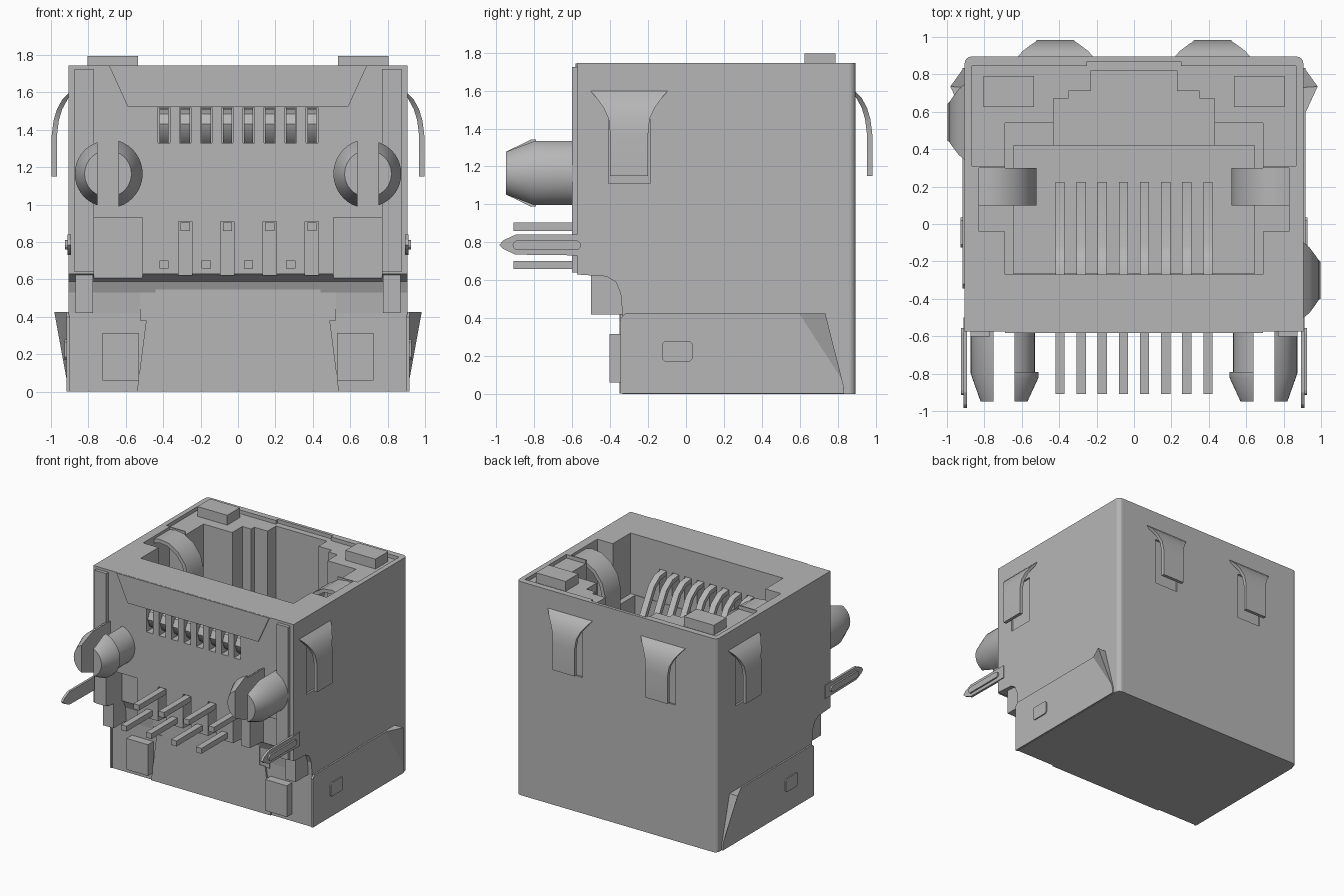
import bpy, bmesh, math
from mathutils import Vector

if "Cube" in bpy.data.objects:
    bpy.data.objects.remove(bpy.data.objects["Cube"])

grey = bpy.data.materials.new("housing grey")
grey.diffuse_color = (0.47, 0.47, 0.47, 1)
grey.use_nodes = True
grey.node_tree.nodes["Principled BSDF"].inputs["Base Color"].default_value = grey.diffuse_color


def finish(name, bm, smooth=False):
    bmesh.ops.recalc_face_normals(bm, faces=bm.faces)
    me = bpy.data.meshes.new(name)
    bm.to_mesh(me)
    bm.free()
    me.materials.append(grey)
    ob = bpy.data.objects.new(name, me)
    bpy.context.collection.objects.link(ob)
    if smooth:
        activate(ob)
        bpy.ops.object.shade_smooth_by_angle(angle=math.radians(35))
    return ob


def activate(ob):
    bpy.ops.object.select_all(action='DESELECT')
    ob.select_set(True)
    bpy.context.view_layer.objects.active = ob


def prism(name, pts, axis, lo, hi, smooth=False):
    """Extrude a 2D outline along x (pts are y,z), y (x,z) or z (x,y)."""
    place = {'x': lambda p, d: (d, p[0], p[1]), 'y': lambda p, d: (p[0], d, p[1]),
             'z': lambda p, d: (p[0], p[1], d)}[axis]
    bm = bmesh.new()
    a = [bm.verts.new(place(p, lo)) for p in pts]
    b = [bm.verts.new(place(p, hi)) for p in pts]
    bm.faces.new(a)
    bm.faces.new(b[::-1])
    n = len(pts)
    for i in range(n):
        bm.faces.new((a[i], a[(i + 1) % n], b[(i + 1) % n], b[i]))
    return finish(name, bm, smooth)


def box(name, x0, x1, y0, y1, z0, z1):
    return prism(name, [(x0, y0), (x1, y0), (x1, y1), (x0, y1)], 'z', z0, z1)


def ribbon(name, path, axis, lo, hi, t):
    """Bent strip of thickness t following a 2D path."""
    p = [Vector(q) for q in path]
    left, right = [], []
    for i, q in enumerate(p):
        d = (p[min(i + 1, len(p) - 1)] - p[max(i - 1, 0)]).normalized()
        nrm = Vector((-d.y, d.x)) * t / 2
        left.append(q + nrm)
        right.append(q - nrm)
    return prism(name, left + right[::-1], axis, lo, hi, True)


def cut(body, cutter):
    m = body.modifiers.new("cut", 'BOOLEAN')
    m.operation, m.solver, m.object = 'DIFFERENCE', 'EXACT', cutter
    activate(body)
    bpy.ops.object.modifier_apply(modifier=m.name)
    bpy.data.objects.remove(cutter)


SIDES = (-1, 1)
PITCH = 0.113
wire_x = [(i - 3.5) * PITCH for i in range(8)]

# Housing from its side profile, back corners rounded
body = prism("housing", [(-.335, 0), (.895, 0), (.895, 1.745), (-.575, 1.745), (-.575, .63),
                         (-.42, .62), (-.37, .59), (-.345, .53), (-.335, .42)], 'x', -.905, .905)
bm = bmesh.new()
bm.from_mesh(body.data)
edges = [e for e in bm.edges if all(v.co.y > .89 for v in e.verts)
         and abs(e.verts[0].co.z - e.verts[1].co.z) > 1]
bmesh.ops.bevel(bm, geom=edges, offset=.035, segments=4, profile=.5, affect='EDGES')
bm.to_mesh(body.data)
bm.free()

# Sunken top face inside the shell rim
cut(body, prism("c", [(-.865, .31), (.865, .31), (.865, .845), (.25, .845), (.25, .87),
                      (-.25, .87), (-.25, .845), (-.865, .845)], 'z', 1.715, 1.8))
# Socket mouth, main cavity and latch keyway
mouth = [(.69, -.27), (.69, -.04), (.83, -.04), (.83, .30), (.69, .30), (.69, .54)]
cut(body, prism("c", mouth + [(-x, y) for x, y in mouth[::-1]], 'z', 1.25, 1.8))
cut(body, box("c", -.645, .645, -.265, .42, .35, 1.4))
key = [(.43, .3), (.43, .67), (.35, .67), (.35, .71), (.23, .71), (.23, .82)]
cut(body, prism("c", key + [(-x, y) for x, y in key[::-1]], 'z', .6, 1.81))

# Openings for the contacts, and pin channels
for i, x in enumerate(wire_x):
    cut(body, box("c", x - .031, x + .031, -.7, -.2, 1.33, 1.52))
    if i % 2:
        cut(body, box("c", x - .036, x + .036, -.7, -.45, .5, .91))
for s in SIDES:
    xs = sorted((s * .51, s * .77))
    cut(body, box("c", *xs, -.7, -.40, .4, .93))
# Shallow windows behind the side and rear springs
for s in SIDES:
    cut(body, box("c", s * .42 - .11, s * .42 + .11, .88, 1, 1.11, 1.5))
cut(body, box("c", .89, 1, -.41, -.19, 1.11, 1.5))
cut(body, box("c", -1, -.89, .435, .655, 1.11, 1.5))

# Front flap folded from the top shell
prism("front_flap", [(-.69, 1.744), (-.59, 1.525), (.59, 1.525), (.69, 1.744)], 'y', -.584, -.57)
# Lower front cover with a step
prism("lower_cover", [(-.54, .002), (.54, .002), (.49, .39), (-.49, .39)], 'y', -.35, -.3)
prism("upper_cover", [(-.525, .38), (.525, .38), (.525, .655), (-.525, .655)], 'y', -.345, -.3)
box("cover_ledge", -.44, .44, -.352, -.3, .39, .585)

for s in SIDES:
    def sbox(name, a, b, *rest):
        return box(name, *sorted((s * a, s * b)), *rest)
    # Front strips and feet
    sbox("front_strip", .77, .875, -.602, -.56, .64, 1.725)
    sbox("side_rib", .775, .87, -.5, -.3, .42, .645)
    sbox("front_foot", .53, .725, -.405, -.3, .06, .315)
    # Indicator lamps
    sbox("lamp", .535, .805, .625, .79, 1.70, 1.795)
    # Lower side panel with a dimple and a flared rear corner
    prism("side_panel", [(-.345, .002), (.835, .002), (.83, .05), (.73, .425), (-.32, .425), (-.345, .4)],
          'x', *sorted((s * .9, s * .918)))
    dimple = [(-.11, .17), (.02, .17), (.035, .185), (.035, .265), (.02, .28), (-.11, .28),
              (-.125, .265), (-.125, .185)]
    prism("panel_dimple", dimple, 'x', *sorted((s * .91, s * .927)))
    bm = bmesh.new()
    for p in [(.91, .58, .425), (.982, .735, .425), (.91, .835, .03), (.9, .73, .425), (.9, .82, .03)]:
        bm.verts.new((s * p[0], p[1], p[2]))
    bmesh.ops.convex_hull(bm, input=bm.verts)
    finish("flared_corner", bm)
    # Ground pin with raised rib
    prism("ground_pin", [(-.5, .73), (-.9, .735), (-.965, .765), (-.985, .785), (-.965, .81),
                         (-.9, .84), (-.5, .84)], 'x', *sorted((s * .893, s * .912)))
    rib = [(-.58 + .025 * math.cos(a), .785 + .025 * math.sin(a))
           for a in [math.pi * (k / 6 - .5) for k in range(7)]]
    rib += [(-1.47 - y, 1.57 - z) for y, z in rib]
    prism("pin_rib", rib, 'x', *sorted((s * .905, s * .925)))
    # Inner grounding spring that curls into the socket
    ribbon("inner_spring", [(s * x, z) for x, z in [(.86, 1.70), (.78, 1.72), (.70, 1.71), (.62, 1.66),
           (.56, 1.58), (.535, 1.48), (.535, 1.2), (.66, .9)]], 'y', .1, .3, .03)

    # Split mounting peg: two half-round prongs with tapered tips
    for side in SIDES:
        bm = bmesh.new()
        outer = side == s
        prof = [(-.55, .178), (-.8, .178), (-.95, .125)] if outer else \
               [(-.55, .165), (-.79, .165), (-.792, .185), (-.82, .185), (-.95, .125)]
        rings = []
        for y, r in prof:
            h = math.acos(.055 / r)
            rings.append([bm.verts.new((s * .695 + side * r * math.cos(h * (k / 8 - 1)), y,
                                        1.165 + r * math.sin(h * (k / 8 - 1)))) for k in range(17)])
        for a, b in zip(rings, rings[1:]):
            for k in range(17):
                bm.faces.new((a[k], a[(k + 1) % 17], b[(k + 1) % 17], b[k]))
        bm.faces.new(rings[0])
        bm.faces.new(rings[-1])
        finish("peg_prong", bm, True)

# Contacts and solder pins
for i, x in enumerate(wire_x):
    ribbon("contact", [(-.46, 1.33), (-.53, 1.38), (-.55, 1.43), (-.53, 1.47), (-.46, 1.495), (-.3, 1.5),
                       (-.2, 1.49), (-.13, 1.44), (.21, .85)], 'x', x - .025, x + .025, .035)
    z = .882 if i % 2 else .68
    box("solder_pin", x - .025, x + .025, -.91, -.4, z - .022, z + .022)


# Outer shell springs
def spring(origin, out):
    out = Vector(out)
    side = Vector((-out.y, out.x, 0))
    bm = bmesh.new()
    rows = []
    for o, z, hw in [(-.005, 1.6, .205), (.03, 1.565, .175), (.06, 1.51, .135), (.078, 1.45, .108),
                     (.088, 1.37, .1), (.088, 1.15, .1)]:
        inner = max(o - .028, -.02)
        rows.append([bm.verts.new(Vector(origin) + out * d + side * w + Vector((0, 0, z)))
                     for d, w in ((o, -hw), (o, hw), (inner, hw), (inner, -hw))])
    for a, b in zip(rows, rows[1:]):
        for k in range(4):
            bm.faces.new((a[k], a[(k + 1) % 4], b[(k + 1) % 4], b[k]))
    bm.faces.new(rows[0])
    bm.faces.new(rows[-1])
    finish("shell_spring", bm, True)


spring((-.42, .895, 0), (0, 1, 0))
spring((.42, .895, 0), (0, 1, 0))
spring((.908, -.3, 0), (1, 0, 0))
spring((-.908, .545, 0), (-1, 0, 0))
